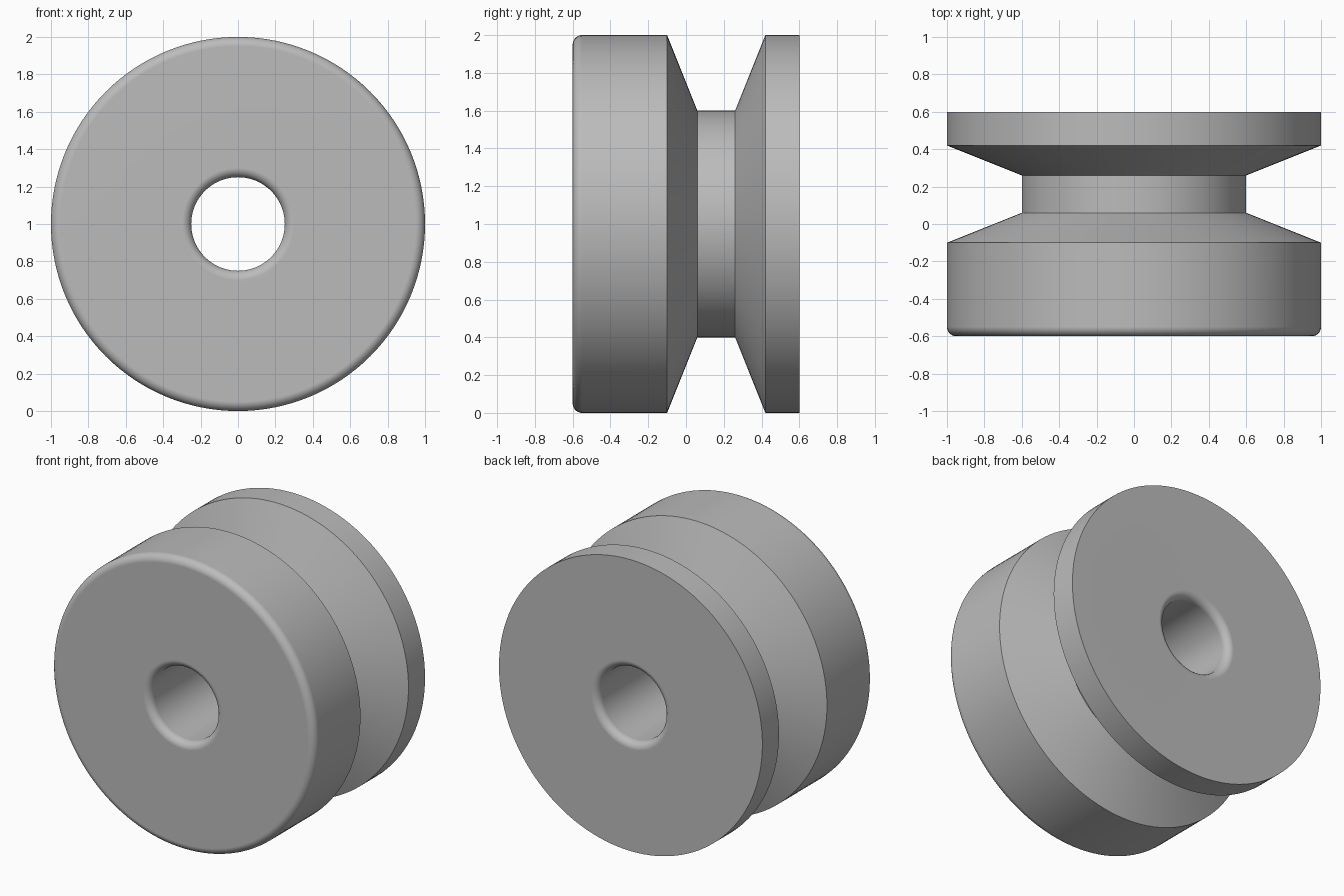
import bpy, bmesh
from math import sin, cos, pi, radians
from mathutils import Vector, Matrix

cube = bpy.data.objects.get("Cube")
if cube:
    bpy.data.objects.remove(cube, do_unlink=True)

SEGMENTS = 128
FRONT, BACK = -0.6, 0.6
RIM, BORE, FILLET = 1.0, 0.25, 0.05

grey = bpy.data.materials.new("plain grey")
grey.use_nodes = True
colour = (0.5, 0.5, 0.5, 1)
grey.diffuse_color = colour
grey.node_tree.nodes["Principled BSDF"].inputs["Base Color"].default_value = colour


def fillet(radius, y, start, steps=8):
    """Quarter-round points (radius, y) about a centre, turning from start."""
    angles = [start + pi / 2 * i / steps for i in range(steps + 1)]
    return [(radius + FILLET * cos(a), y + FILLET * sin(a)) for a in angles]


# Closed cross-section: rounded front rim, V groove, back flange, rounded bore
profile = fillet(RIM - FILLET, FRONT + FILLET, -pi / 2)
profile += [(RIM, -0.1), (0.6, 0.06), (0.6, 0.26), (RIM, 0.42), (RIM, BACK)]
profile += fillet(BORE + FILLET, BACK - FILLET, pi / 2)
profile += fillet(BORE + FILLET, FRONT + FILLET, pi)

# Revolve the section around the axle
bm = bmesh.new()
rings = []
for i in range(SEGMENTS):
    turn = Matrix.Rotation(2 * pi * i / SEGMENTS, 3, "Y")
    rings.append([bm.verts.new(turn @ Vector((r, y, 0)) + Vector((0, 0, RIM)))
                  for r, y in profile])
for i, ring in enumerate(rings):
    following = rings[(i + 1) % SEGMENTS]
    for j in range(len(profile)):
        k = (j + 1) % len(profile)
        bm.faces.new((ring[j], ring[k], following[k], following[j]))
bmesh.ops.recalc_face_normals(bm, faces=bm.faces)

mesh = bpy.data.meshes.new("grooved_wheel")
bm.to_mesh(mesh)
bm.free()
mesh.materials.append(grey)
wheel = bpy.data.objects.new("grooved_wheel", mesh)
bpy.context.collection.objects.link(wheel)

# Smooth curves, crisp groove edges and flat end faces
bpy.ops.object.select_all(action="DESELECT")
wheel.select_set(True)
bpy.context.view_layer.objects.active = wheel
bpy.ops.object.shade_smooth_by_angle(angle=radians(30))
weighted = wheel.modifiers.new("flat_end_normals", "WEIGHTED_NORMAL")
weighted.keep_sharp = True
